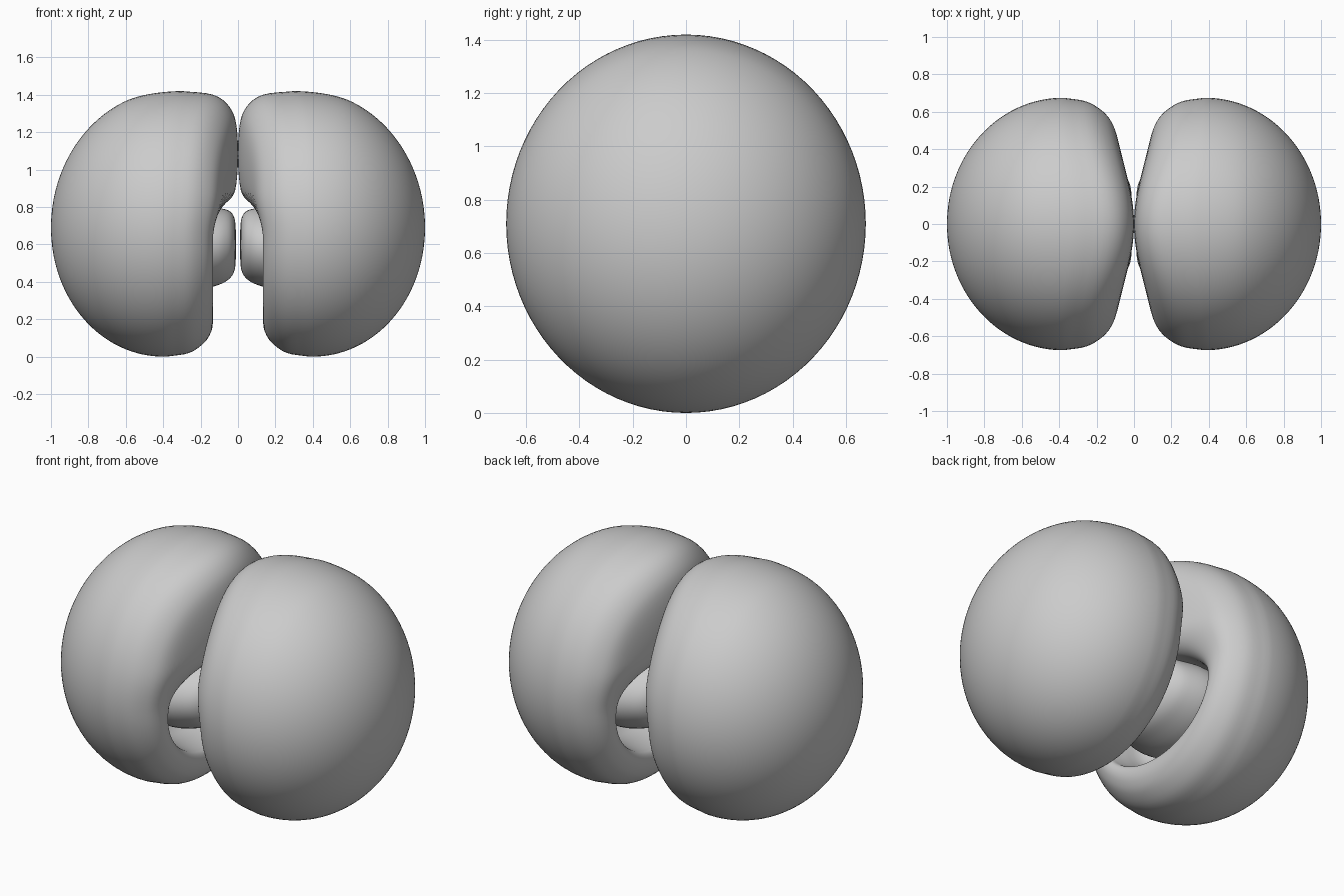
import bpy, bmesh, math
from mathutils import Vector

if "Cube" in bpy.data.objects:
    bpy.data.objects.remove(bpy.data.objects["Cube"])


def smooth(a, b, v):
    t = max(0.0, min(1.0, (v - a) / (b - a)))
    return t * t * (3 - 2 * t)


def spline(pts, steps=4):
    # smooth curve through all section rows
    p = [Vector(q) for q in pts]
    p = [2 * p[0] - p[1]] + p + [2 * p[-1] - p[-2]]
    out = []
    for i in range(1, len(p) - 2):
        a, b, c, d = p[i - 1:i + 3]
        for k in range(steps):
            t = k / steps
            out.append(0.5 * (2 * b + (c - a) * t + (2 * a - 5 * b + 4 * c - d) * t * t
                              + (3 * b - a - 3 * c + d) * t ** 3))
    return out + [p[-2]]


def loft(name, rows, deform=None, seg=96):
    # elliptical rings along x: (x, y radius, z radius, centre z)
    bm = bmesh.new()
    rings = []
    for x, ry, rz, cz in rows:
        ring = []
        for i in range(seg):
            a = 2 * math.pi * i / seg
            co = Vector((x, ry * math.cos(a), cz + rz * math.sin(a)))
            ring.append(bm.verts.new(deform(co) if deform else co))
        rings.append(ring)
    for r, s in zip(rings, rings[1:]):
        for i in range(seg):
            j = (i + 1) % seg
            bm.faces.new((r[i], r[j], s[j], s[i]))
    bm.faces.new(rings[0])
    bm.faces.new(rings[-1])
    bmesh.ops.recalc_face_normals(bm, faces=bm.faces)
    for f in bm.faces:
        f.smooth = True
    me = bpy.data.meshes.new(name)
    bm.to_mesh(me)
    bm.free()
    ob = bpy.data.objects.new(name, me)
    bpy.context.collection.objects.link(ob)
    m = ob.modifiers.new("mirror", 'MIRROR')
    m.use_axis[0] = True
    m.use_mirror_merge = False
    return ob


def bulge(co):
    # upper inner wall swells towards the middle, outside dome stays put
    w = 0.135 * math.exp(-(co.y / 0.45) ** 2) * smooth(0.62, 0.88, co.z)
    co.x -= w * (1 - smooth(0.2, 0.6, co.x))
    return co


# outer dome
dome = []
for i in range(37):
    a = math.radians(2.5 * i)
    r = max(math.sin(a), 0.002)
    dome.append((0.38 + 0.62 * math.cos(a), 0.675 * r, 0.71 * r, 0.71 - 0.02 * math.cos(a)))

# rounded rim rolling into the off-centre recess
rim = spline([
    (0.38, 0.675, 0.71, 0.71),
    (0.26, 0.655, 0.69, 0.71),
    (0.18, 0.605, 0.63, 0.705),
    (0.143, 0.55, 0.55, 0.685),
    (0.135, 0.49, 0.43, 0.62),
    (0.15, 0.44, 0.33, 0.56),
    (0.19, 0.415, 0.29, 0.53),
    (0.26, 0.40, 0.275, 0.53),
    (0.38, 0.37, 0.26, 0.54),
    (0.45, 0.25, 0.18, 0.55),
    (0.47, 0.002, 0.002, 0.55),
])
loft("hemisphere_shells", dome[:-1] + rim, bulge)

# blunt inner cores sitting in the recesses
core = spline([
    (0.012, 0.002, 0.002, 0.6),
    (0.013, 0.15, 0.10, 0.6),
    (0.025, 0.22, 0.155, 0.6),
    (0.06, 0.27, 0.19, 0.595),
    (0.13, 0.31, 0.21, 0.585),
    (0.28, 0.34, 0.23, 0.57),
    (0.46, 0.30, 0.20, 0.56),
])
loft("inner_cores", core, seg=64)
